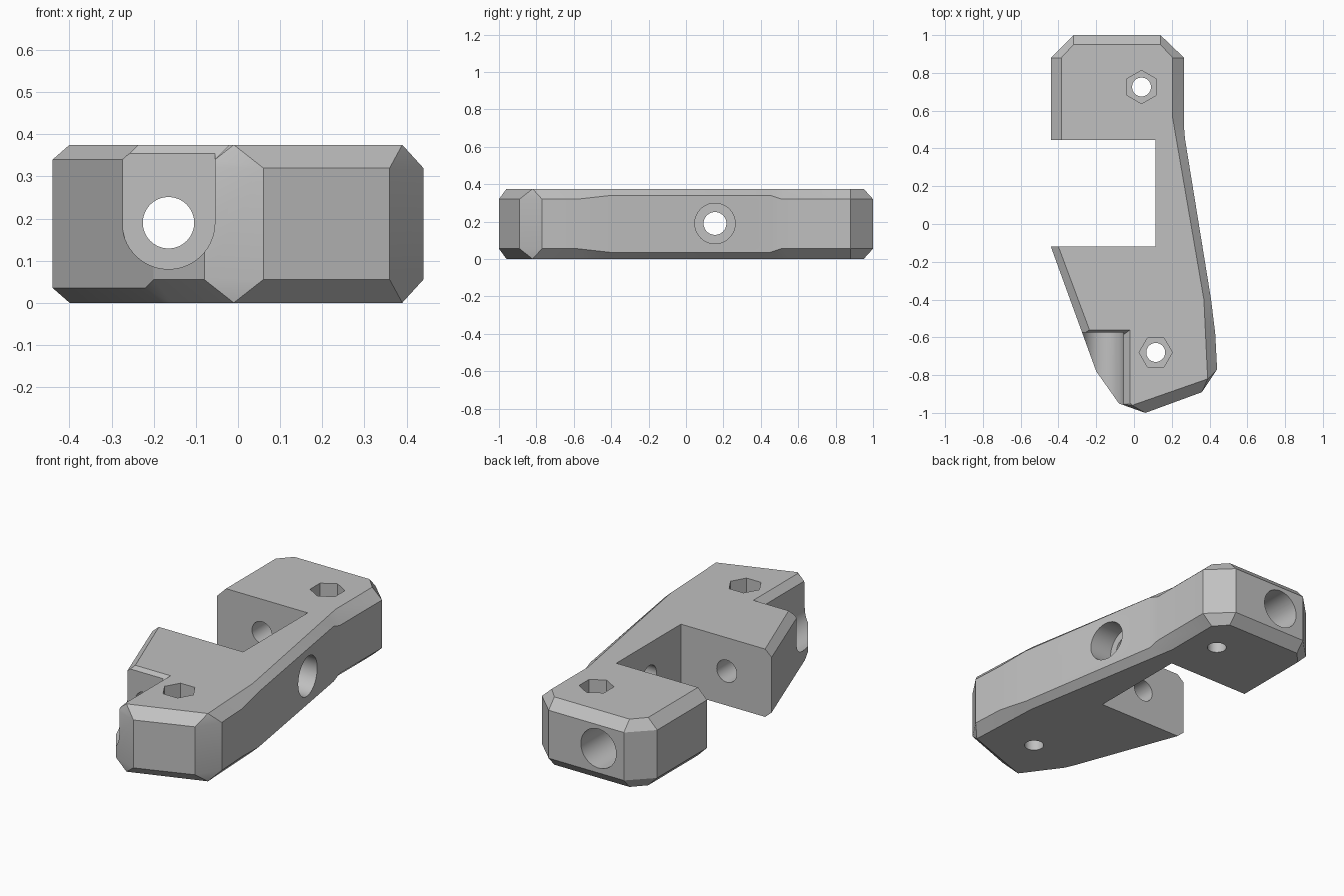
import bpy
import bmesh
from math import radians
from mathutils import Vector, Matrix

HEIGHT = 0.375
MID = 0.19
WIDE, NARROW = 0.055, 0.035   # chamfer heights

default_cube = bpy.data.objects.get("Cube")
if default_cube:
    bpy.data.objects.remove(default_cube, do_unlink=True)

grey = bpy.data.materials.new("plain grey")
grey.use_nodes = True
grey.diffuse_color = (0.53, 0.53, 0.53, 1)
grey.node_tree.nodes["Principled BSDF"].inputs["Base Color"].default_value = grey.diffuse_color


def finish(name, bm):
    """Turn a bmesh into a linked grey object with outward normals."""
    bmesh.ops.recalc_face_normals(bm, faces=bm.faces)
    mesh = bpy.data.meshes.new(name)
    bm.to_mesh(mesh)
    bm.free()
    mesh.materials.append(grey)
    obj = bpy.data.objects.new(name, mesh)
    bpy.context.collection.objects.link(obj)
    return obj


def loft(name, rings):
    """Skin equal-length rings, merging corners that coincide."""
    bm = bmesh.new()
    made = {}

    def vert(point):
        if point not in made:
            made[point] = bm.verts.new(point)
        return made[point]

    def face(points):
        verts = list(dict.fromkeys(vert(p) for p in points))
        if len(verts) > 2:
            bm.faces.new(verts)

    for low, high in zip(rings, rings[1:]):
        for i in range(len(low)):
            j = (i + 1) % len(low)
            face((low[i], low[j], high[j], high[i]))
    face(rings[0])
    face(rings[-1])
    return finish(name, bm)


def rod(name, start, end, radius, sides=64, turn=0):
    """Cylinder or prism between two points."""
    start, end = Vector(start), Vector(end)
    axis = end - start
    matrix = (Matrix.Translation((start + end) / 2)
              @ axis.to_track_quat("Z", "Y").to_matrix().to_4x4()
              @ Matrix.Rotation(radians(turn), 4, "Z"))
    bm = bmesh.new()
    bmesh.ops.create_cone(bm, cap_ends=True, segments=sides, radius1=radius,
                          radius2=radius, depth=axis.length, matrix=matrix)
    return finish(name, bm)


def rect(x0, x1, y0, y1, z):
    return [(x0, y0, z), (x1, y0, z), (x1, y1, z), (x0, y1, z)]


# Body outline: wall corner, matching corner on the flat cap, chamfer height
front_tip, side_tip = (-0.01, -0.96), (0.39, -0.82)
outline = [
    ((-0.44, 0.445), (-0.385, 0.445), WIDE),
    ((-0.44, 0.88), (-0.385, 0.88), WIDE),
    ((-0.32, 1), (-0.32, 0.95), WIDE),
    ((0.14, 1), (0.14, 0.95), WIDE),
    ((0.265, 0.88), (0.205, 0.88), WIDE),
    ((0.265, 0.51), (0.205, 0.56), WIDE),
    ((0.27, 0.45), (0.224, 0.45), NARROW),
    ((0.408, -0.4), (0.37, -0.4), NARROW),
    ((0.43, -0.58), (0.378, -0.57), WIDE),
    ((0.44, -0.77), side_tip, WIDE),
    ((0.36, -0.89), side_tip, WIDE),
    ((0.06, -1), front_tip, WIDE),
    ((-0.08, -0.95), front_tip, WIDE),
    ((-0.2, -0.78), (-0.16, -0.755), WIDE),
    ((-0.22, -0.725), (-0.18, -0.71), NARROW),
    ((-0.44, -0.12), (-0.4, -0.12), NARROW),
    ((0.115, -0.12), (0.115, -0.12), WIDE),
    ((0.115, 0.445), (0.115, 0.445), WIDE),
]
body = loft("bracket_body", [
    [(*cap, 0) for wall, cap, c in outline],
    [(*wall, c) for wall, cap, c in outline],
    [(*wall, HEIGHT - c) for wall, cap, c in outline],
    [(*cap, HEIGHT) for wall, cap, c in outline],
])

BORE_X, SIDE_Y = -0.165, 0.155
BORE, WIDE_BORE = 0.061, 0.108
cutters = [
    # Long bore with its rear counterbore
    rod("long_bore", (BORE_X, -2, MID), (BORE_X, 2, MID), BORE),
    rod("rear_counterbore", (BORE_X, 0.7, MID), (BORE_X, 2, MID), WIDE_BORE),
    # Front pocket: round floor, open top, bevelled rim
    rod("pocket_floor", (BORE_X, -2, MID), (BORE_X, -0.575, MID), 0.11),
    loft("pocket_opening", [rect(-0.275, -0.055, -2, -0.575, z) for z in (MID, 1)]),
    loft("pocket_rim", [rect(-0.3, -0.055, -2, -0.586, 0.34),
                        rect(-0.3, 0.015, -2, -0.534, 0.41)]),
    # Side bore into the notch
    rod("side_bore", (0, SIDE_Y, MID), (1, SIDE_Y, MID), BORE),
    rod("side_counterbore", (0.2, SIDE_Y, MID), (1, SIDE_Y, MID), WIDE_BORE),
]

# Vertical screw holes with hexagonal nut pockets
for side, x, y, turn in (("rear", 0.04, 0.725, 0), ("front", 0.115, -0.68, 30)):
    cutters.append(rod(side + "_screw_hole", (x, y, -1), (x, y, 1), 0.05))
    cutters.append(rod(side + "_nut_pocket", (x, y, HEIGHT - 0.13), (x, y, 1),
                       0.088, sides=6, turn=turn))

# Cut everything out of the body
bpy.ops.object.select_all(action="DESELECT")
bpy.context.view_layer.objects.active = body
body.select_set(True)
for cutter in cutters:
    cutter.hide_render = True
    cut = body.modifiers.new(cutter.name, "BOOLEAN")
    cut.operation = "DIFFERENCE"
    cut.solver = "EXACT"
    cut.object = cutter
    bpy.ops.object.modifier_apply(modifier=cut.name)
    bpy.data.objects.remove(cutter, do_unlink=True)

bpy.ops.object.shade_smooth_by_angle(angle=radians(15))
